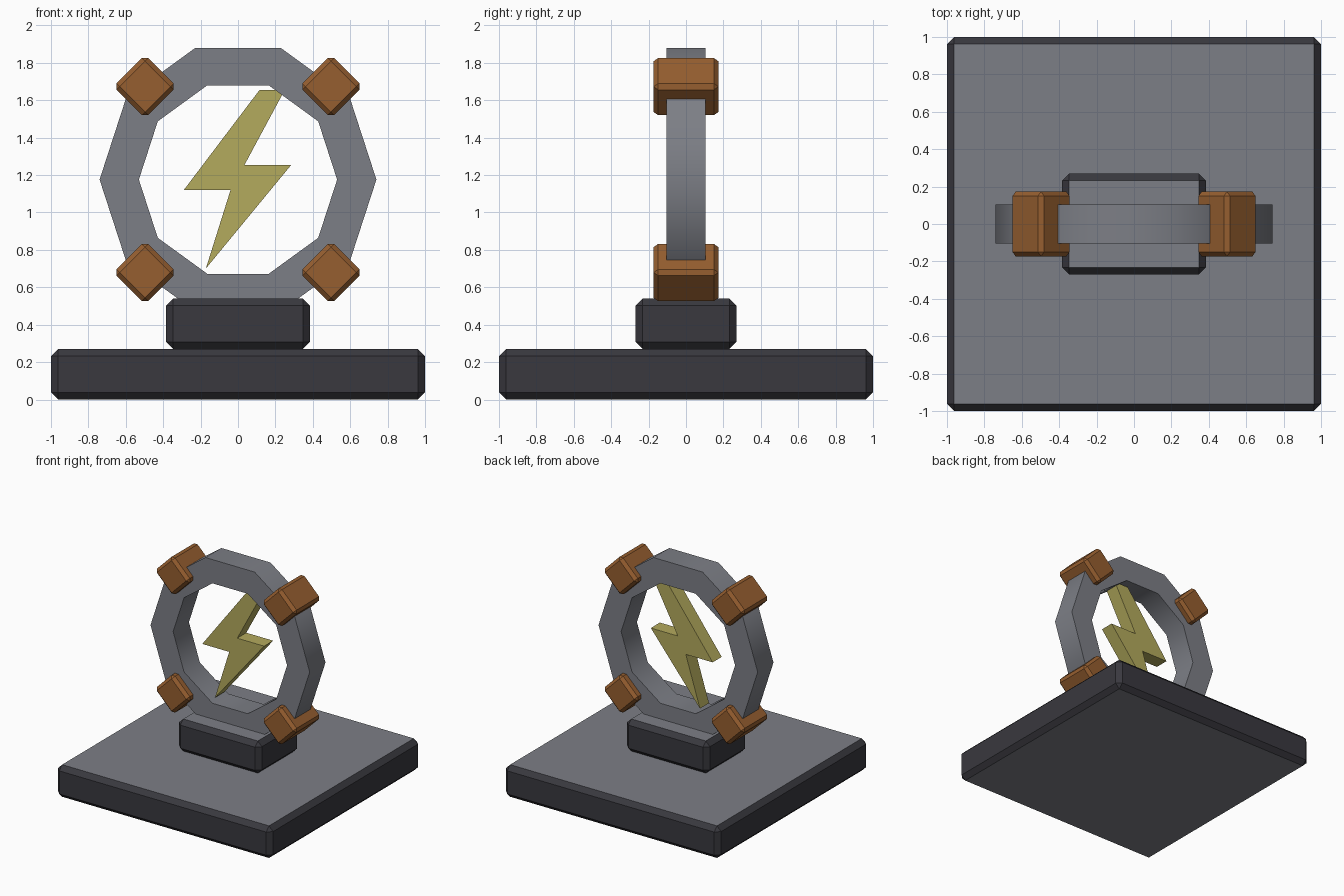
import bpy, bmesh, math
from mathutils import Matrix

if "Cube" in bpy.data.objects:
    bpy.data.objects.remove(bpy.data.objects["Cube"])


def material(name, rgb):
    m = bpy.data.materials.new(name)
    m.diffuse_color = (*rgb, 1)
    m.use_nodes = True
    m.node_tree.nodes["Principled BSDF"].inputs["Base Color"].default_value = m.diffuse_color
    return m


DARK = material("dark stone", (0.041, 0.040, 0.049))
GREY = material("grey metal", (0.203, 0.211, 0.238))
COPPER = material("copper brown", (0.305, 0.113, 0.029))
YELLOW = material("dull yellow", (0.455, 0.405, 0.110))


def finish(bm, name, mats):
    bmesh.ops.recalc_face_normals(bm, faces=bm.faces)
    mesh = bpy.data.meshes.new(name)
    bm.to_mesh(mesh)
    bm.free()
    for m in mats:
        mesh.materials.append(m)
    ob = bpy.data.objects.new(name, mesh)
    bpy.context.collection.objects.link(ob)
    return ob


def bevelled_box(name, size, centre, bevel, mats, turn=0.0):
    bm = bmesh.new()
    bmesh.ops.create_cube(bm, size=1)
    bmesh.ops.scale(bm, vec=size, verts=bm.verts)
    bmesh.ops.bevel(bm, geom=bm.edges[:], offset=bevel, segments=1,
                    affect='EDGES', profile=0.5)
    bm.normal_update()
    if len(mats) > 1:  # flat top and bottom take the second colour
        for f in bm.faces:
            f.material_index = int(abs(f.normal.z) > 0.99)
    bm.transform(Matrix.Translation(centre) @ Matrix.Rotation(turn, 4, 'Y'))
    return finish(bm, name, mats)


# Base slab and plinth
bevelled_box("base_slab", (2, 2, 0.27), (0, 0, 0.135), 0.038, [DARK, GREY])
bevelled_box("plinth", (0.77, 0.54, 0.27), (0, 0, 0.405), 0.038, [DARK, GREY])

# Ten-sided ring
CZ, N = 1.176, 10
bm = bmesh.new()
loops = []
for r, y in ((0.74, -0.105), (0.74, 0.105), (0.53, 0.105), (0.53, -0.105)):
    loops.append([bm.verts.new((r * math.cos(math.tau * i / N), y,
                                CZ + r * math.sin(math.tau * i / N)))
                  for i in range(N)])
for k in range(4):
    a, b = loops[k], loops[(k + 1) % 4]
    for i in range(N):
        j = (i + 1) % N
        bm.faces.new((a[i], a[j], b[j], b[i]))
ring = finish(bm, "ring", [GREY])
bpy.context.view_layer.objects.active = ring
ring.select_set(True)
bpy.ops.object.shade_smooth_by_angle(angle=math.radians(40))
ring.select_set(False)

# Four clamps on the diagonals
for sx, side in ((-1, "left"), (1, "right")):
    for sz, level in ((-1, "lower"), (1, "upper")):
        bevelled_box(f"clamp_{level}_{side}", (0.24, 0.346, 0.24),
                     (sx * 0.497, 0, CZ + sz * 0.497), 0.024, [COPPER],
                     math.radians(45))

# Lightning bolt
profile = [(0.115, 1.655), (0.25, 1.655), (0.035, 1.255), (0.285, 1.255),
           (-0.172, 0.70), (-0.04, 1.12), (-0.29, 1.12)]
bm = bmesh.new()
face = bm.faces.new([bm.verts.new((x, -0.06, z)) for x, z in profile])
new = bmesh.ops.extrude_face_region(bm, geom=[face])["geom"]
bmesh.ops.translate(bm, vec=(0, 0.12, 0),
                    verts=[v for v in new if isinstance(v, bmesh.types.BMVert)])
finish(bm, "lightning_bolt", [YELLOW])
